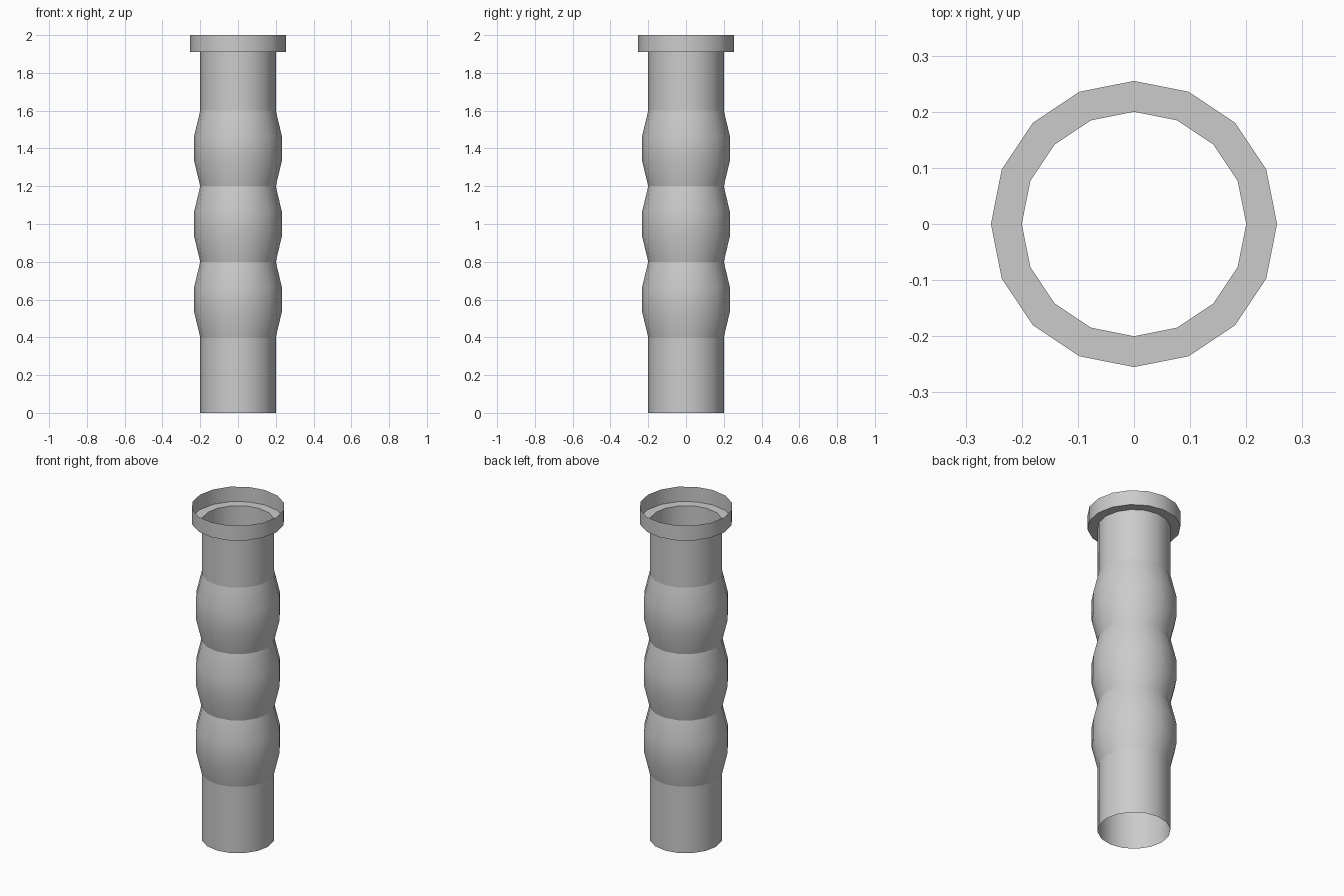
import bpy, bmesh, math

if "Cube" in bpy.data.objects:
    bpy.data.objects.remove(bpy.data.objects["Cube"])

SIDES = 16


def lathe(name, profile):
    """Revolve (radius, z) points into an open, thin-walled shell."""
    bm = bmesh.new()
    rings = []
    for r, z in profile:
        rings.append([bm.verts.new((r * math.cos(2 * math.pi * i / SIDES),
                                    r * math.sin(2 * math.pi * i / SIDES), z))
                      for i in range(SIDES)])
    for low, high in zip(rings, rings[1:]):
        for i in range(SIDES):
            j = (i + 1) % SIDES
            bm.faces.new((low[i], low[j], high[j], high[i]))
    mesh = bpy.data.meshes.new(name)
    bm.to_mesh(mesh)
    bm.free()
    obj = bpy.data.objects.new(name, mesh)
    bpy.context.collection.objects.link(obj)
    bpy.ops.object.select_all(action='DESELECT')
    obj.select_set(True)
    bpy.context.view_layer.objects.active = obj
    bpy.ops.object.shade_smooth_by_angle(angle=math.radians(30))
    return obj


R, BULGE, COLLAR = 0.2, 0.232, 0.255

# Straight pipe ends
lathe("lower_pipe", [(R, 0), (R, 0.4)])
lathe("upper_pipe", [(R, 1.6), (R, 1.91)])

# Three bulging flexible segments
for k in range(3):
    z = 0.4 + 0.4 * k
    lathe(f"bulge_{k + 1}", [(R, z), (BULGE, z + 0.4 / 3),
                             (BULGE, z + 0.8 / 3), (R, z + 0.4)])

# Open socket collar with its flat step
lathe("socket_collar", [(R, 1.91), (COLLAR, 1.91), (COLLAR, 2.0)])
